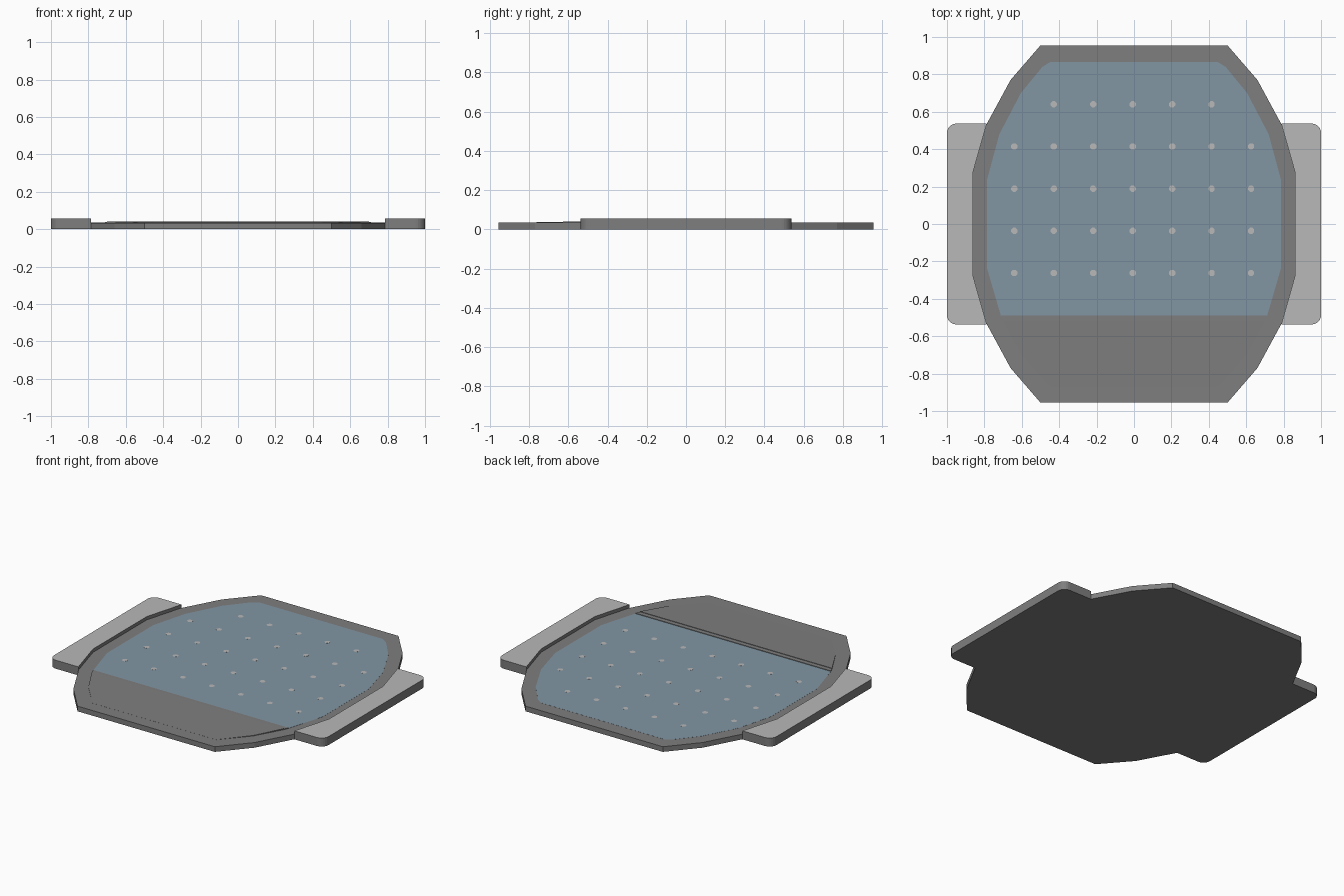
import bpy, bmesh, math

if "Cube" in bpy.data.objects:
    bpy.data.objects.remove(bpy.data.objects["Cube"])


def material(name, r, g, b):
    m = bpy.data.materials.new(name)
    m.diffuse_color = (r, g, b, 1)
    m.use_nodes = True
    m.node_tree.nodes["Principled BSDF"].inputs["Base Color"].default_value = m.diffuse_color
    return m


DARK = material("dark grey", 0.21, 0.21, 0.21)
LIGHT = material("light grey", 0.48, 0.48, 0.48)
BLUE = material("dusty blue", 0.225, 0.305, 0.37)


def finish(name, bm, mats):
    bmesh.ops.recalc_face_normals(bm, faces=bm.faces)
    me = bpy.data.meshes.new(name)
    bm.to_mesh(me)
    bm.free()
    for m in mats:
        me.materials.append(m)
    ob = bpy.data.objects.new(name, me)
    bpy.context.collection.objects.link(ob)
    return ob


def prism(bm, pts, z0, z1):
    """Extrude an outline; z1 may be a function of (x, y). Returns the top face."""
    top = z1 if callable(z1) else (lambda x, y: z1)
    lo = [bm.verts.new((x, y, z0)) for x, y in pts]
    hi = [bm.verts.new((x, y, top(x, y))) for x, y in pts]
    n = len(pts)
    bm.faces.new(lo[::-1])
    cap = bm.faces.new(hi)
    for i in range(n):
        bm.faces.new((lo[i], lo[(i + 1) % n], hi[(i + 1) % n], hi[i]))
    return cap


def mirror_x(half):
    return half + [(-x, y) for x, y in reversed(half)]


RIM = 0.034

# main body slab
quarter = [(0.86, 0.28), (0.79, 0.53), (0.66, 0.77), (0.5, 0.955)]
half = [(x, -y) for x, y in reversed(quarter)] + quarter
bm = bmesh.new()
prism(bm, mirror_x(half), 0, RIM)
finish("body", bm, [DARK])

# side plates, notched around the body, light on top only
for s, side in ((1, "right"), (-1, "left")):
    r = 0.05
    pts = [(0.86, 0.28), (0.86, -0.28), (0.787, -0.537)]
    for cy, start in ((-0.537 + r, -90), (0.537 - r, 0)):
        for i in range(7):
            a = math.radians(start + 15 * i)
            pts.append((1 - r + r * math.cos(a), cy + r * math.sin(a)))
    pts.append((0.787, 0.537))
    bm = bmesh.new()
    cap = prism(bm, [(s * x, y) for x, y in pts], 0, 0.056)
    cap.material_index = 1
    finish(side + "_side_plate", bm, [DARK, LIGHT])

# blue inset panel
bm = bmesh.new()
prism(bm, mirror_x([(0.712, -0.49), (0.785, -0.24), (0.785, 0.24), (0.72, 0.48),
                    (0.605, 0.70), (0.49, 0.84), (0.45, 0.865)]), RIM - 0.004, RIM + 0.0006)
finish("blue_panel", bm, [BLUE])

# gently sloping front panel with a small ledge behind it
bm = bmesh.new()
prism(bm, mirror_x([(0.45, -0.87), (0.60, -0.70), (0.70, -0.52)]), RIM - 0.004,
      lambda x, y: RIM + 0.0004 + 0.0066 * (y + 0.87) / 0.35)
finish("front_panel", bm, [DARK])
bm = bmesh.new()
prism(bm, mirror_x([(0.70, -0.52), (0.712, -0.49)]), RIM - 0.004, RIM + 0.004)
finish("front_panel_ledge", bm, [DARK])

# grid of light dots flush with the blue panel
bm = bmesh.new()
for row in range(5):
    for col in range(7):
        if row == 4 and col in (0, 6):
            continue
        cx, cy = -0.64 + 0.211 * col, -0.262 + 0.2255 * row
        prism(bm, [(cx + 0.018 * math.cos(k * math.pi / 4 + 0.39),
                    cy + 0.018 * math.sin(k * math.pi / 4 + 0.39)) for k in range(8)],
              RIM, RIM + 0.0009)
finish("panel_dots", bm, [LIGHT])
